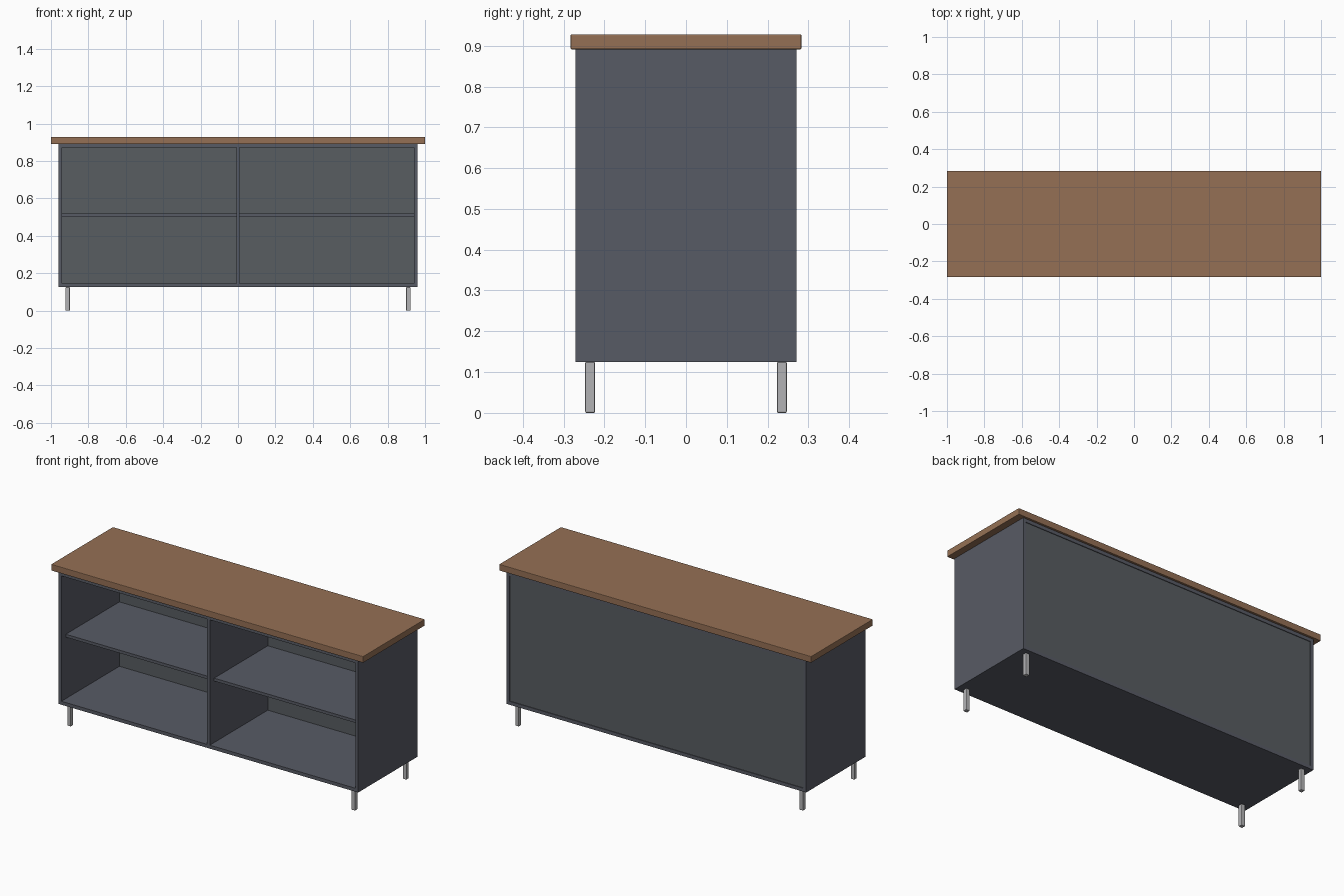
import bpy

if "Cube" in bpy.data.objects:
    bpy.data.objects.remove(bpy.data.objects["Cube"])


def material(name, rgb):
    m = bpy.data.materials.new(name)
    m.diffuse_color = (*rgb, 1.0)
    m.use_nodes = True
    m.node_tree.nodes["Principled BSDF"].inputs["Base Color"].default_value = m.diffuse_color
    return m


WOOD = material("warm wood", (0.30, 0.163, 0.09))
SLATE = material("slate grey", (0.097, 0.104, 0.13))
BACK = material("dull grey", (0.098, 0.11, 0.12))
METAL = material("light metal", (0.45, 0.45, 0.46))


def box(name, x, y, z, mat, bevel=0.0):
    """Box spanning the (min, max) ranges x, y, z."""
    bpy.ops.mesh.primitive_cube_add(
        size=1, location=[(r[0] + r[1]) / 2 for r in (x, y, z)])
    o = bpy.context.object
    o.name = name
    o.scale = [r[1] - r[0] for r in (x, y, z)]
    bpy.ops.object.transform_apply(location=False, rotation=False, scale=True)
    o.data.materials.append(mat)
    if bevel:
        b = o.modifiers.new("soft edges", 'BEVEL')
        b.width = bevel
        b.segments = 2
    return o


W, D = 0.96, 0.271           # half width and half depth of the body
Z0, Z1 = 0.125, 0.891        # body bottom and top
T = 0.018                    # board thickness
IN = W - T                   # inner half width
BACK_Y = 0.260               # front of back panel

# Worktop
box("worktop", (-1, 1), (-0.283, 0.283), (Z1, 0.928), WOOD, 0.003)

# Carcass boards
box("bottom_board", (-IN, IN), (-D, D), (Z0, Z0 + T + 0.002), SLATE)
box("top_board", (-IN, IN), (-D, D), (Z1 - T - 0.002, Z1), SLATE)
box("divider", (-T / 2, T / 2), (-D + 0.001, BACK_Y),
    (Z0 + T + 0.002, Z1 - T - 0.002), SLATE)
box("back_panel", (-IN, IN), (BACK_Y, BACK_Y + 0.007),
    (Z0 + T + 0.002, Z1 - T - 0.002), BACK)

# Sides, shelves and legs, mirrored left and right
for side, s in (("left", -1), ("right", 1)):
    def span(a, b):
        return tuple(sorted((s * a, s * b)))

    box(side + "_side", span(IN, W), (-D, D), (Z0, Z1), SLATE)
    box(side + "_shelf", span(T / 2, IN), (-0.231, BACK_Y),
        (0.501, 0.518), SLATE)
    for end, e in (("front", -1), ("back", 1)):
        y = tuple(sorted((e * 0.223, e * 0.247)))
        box(f"{end}_{side}_leg", span(0.899, 0.923), y, (0, Z0), METAL, 0.003)
